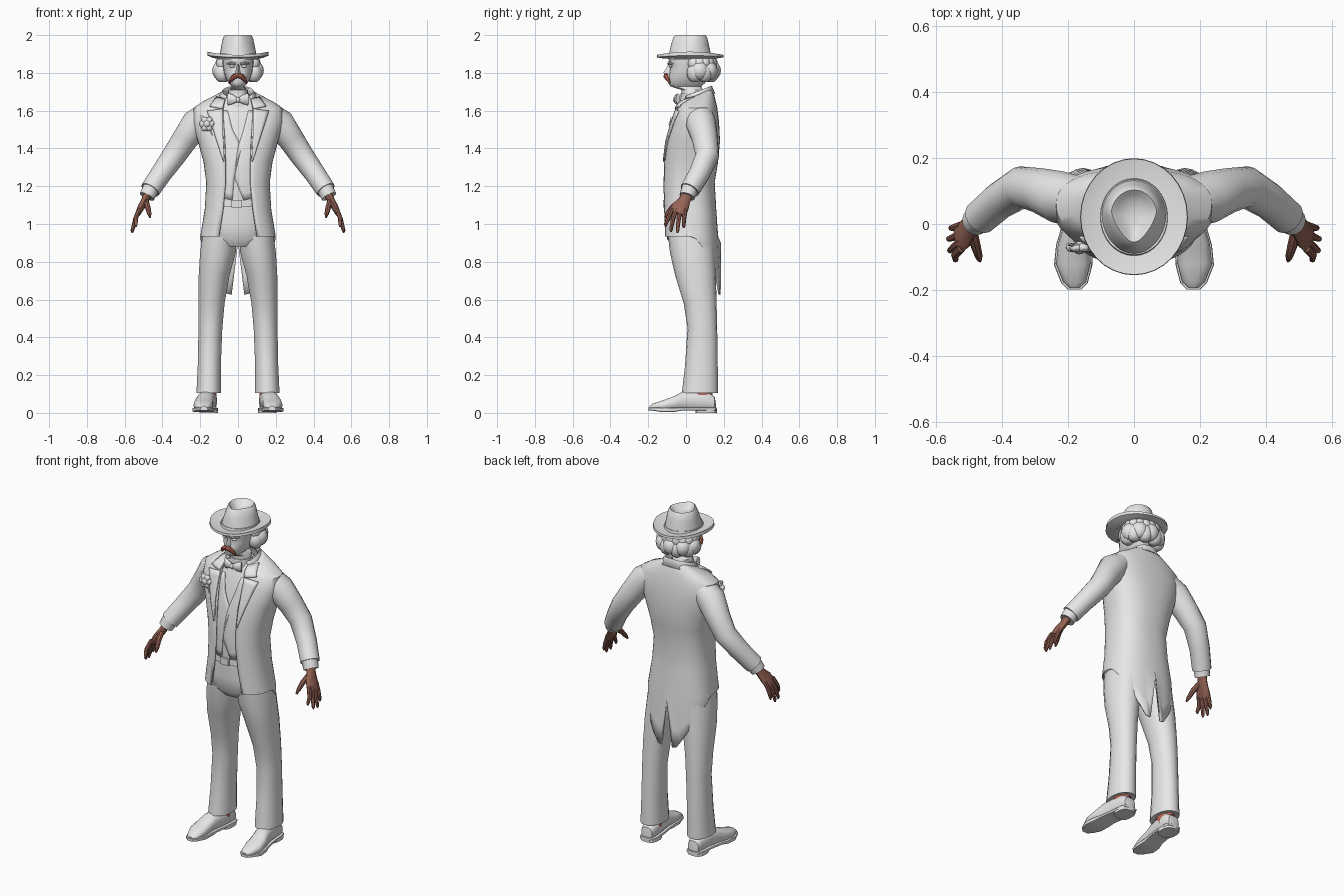
import bpy, bmesh, math
from mathutils import Vector
from mathutils.bvhtree import BVHTree

if "Cube" in bpy.data.objects:
    bpy.data.objects.remove(bpy.data.objects["Cube"])

def material(name, rgb):
    m = bpy.data.materials.new(name)
    m.diffuse_color = (*rgb, 1)
    m.use_nodes = True
    m.node_tree.nodes["Principled BSDF"].inputs["Base Color"].default_value = m.diffuse_color
    return m

GREY = material("pale grey", (.8, .8, .8))
SKIN = material("brown skin", (.30, .125, .09))
RED = material("red brown", (.5, .14, .1))

def finish(name, verts, faces, mat=GREY, thick=0, recalc=True, angle=40):
    me = bpy.data.meshes.new(name)
    me.from_pydata([tuple(v) for v in verts], [], faces)
    if recalc:
        bm = bmesh.new()
        bm.from_mesh(me)
        bmesh.ops.recalc_face_normals(bm, faces=bm.faces)
        bm.to_mesh(me)
        bm.free()
    me.materials.append(mat)
    ob = bpy.data.objects.new(name, me)
    bpy.context.collection.objects.link(ob)
    bpy.ops.object.select_all(action='DESELECT')
    ob.select_set(True)
    bpy.context.view_layer.objects.active = ob
    bpy.ops.object.shade_smooth_by_angle(angle=math.radians(angle))
    if thick:
        s = ob.modifiers.new("thickness", 'SOLIDIFY')
        s.thickness, s.offset = abs(thick), (-1 if thick > 0 else 1)
    return ob

def grid_faces(rows, n, closed):
    return [(r*n+i, (r+1)*n+i, (r+1)*n+(i+1) % n, r*n+(i+1) % n)
            for r in range(rows-1) for i in range(n if closed else n-1)]

def loft(name, rings, mat=GREY, caps=True, **kw):
    n = len(rings[0])
    faces = grid_faces(len(rings), n, True)
    if caps:
        faces += [tuple(range(n)), tuple(range((len(rings)-1)*n, len(rings)*n))]
    return finish(name, [p for r in rings for p in r], faces, mat, **kw)

def spow(v, p):
    return math.copysign(abs(v)**p, v)

def oval_pt(a, z, hw, yf, yb, p=.85, cx=0):
    cy, ry = (yf+yb)/2, (yb-yf)/2
    return Vector((cx+hw*spow(math.sin(a), p), cy-ry*spow(math.cos(a), p), z))

def oval(z, hw, yf, yb, n=24, p=.85, cx=0):
    return [oval_pt(2*math.pi*i/n, z, hw, yf, yb, p, cx) for i in range(n)]

def tube(name, path, mat=GREY, n=12, ref=(0, 1, 0), side=1):
    # path points: x, y, z, radius along ref, optional second radius
    pts = [Vector((p[0]*side, p[1], p[2])) for p in path]
    rings = []
    for i, p in enumerate(path):
        t = (pts[min(i+1, len(pts)-1)]-pts[max(i-1, 0)]).normalized()
        u = Vector(ref)
        u = (u-t*u.dot(t)).normalized()
        v = t.cross(u)
        rings.append([pts[i]+u*p[3]*math.cos(k*2*math.pi/n)+v*p[-1]*math.sin(k*2*math.pi/n)
                      for k in range(n)])
    return loft(name, rings, mat)

def blob(name, c, r, mat=GREY, seg=12):
    rings = []
    for j in range(1, 8):
        f = math.pi*j/8
        rings.append([(c[0]+r[0]*math.sin(f)*math.cos(2*math.pi*i/seg),
                       c[1]+r[1]*math.sin(f)*math.sin(2*math.pi*i/seg),
                       c[2]+r[2]*math.cos(f)) for i in range(seg)])
    return loft(name, rings, mat)

# Tailcoat: open shell, hem dropping to two tails split at the back
coat_rows = [  # z, half width, front y, back y, front gap, tilt
    (1.725, .078, -.005, .13, .06, .07), (1.70, .12, -.025, .145, .07, .05),
    (1.66, .185, -.04, .155, .075, .025), (1.62, .235, -.05, .165, .078, .01),
    (1.54, .243, -.075, .175, .076, 0), (1.44, .213, -.105, .18, .07, 0),
    (1.33, .183, -.12, .17, .066, 0), (1.22, .168, -.125, .152, .066, 0),
    (1.08, .176, -.125, .16, .08, 0), (.935, .2, -.122, .17, .1, 0)]
N, P = 41, .82
cv = []
for z, hw, yf, yb, gap, tilt in coat_rows:
    a0 = math.asin((gap/hw)**(1/P))
    for i in range(N):
        q = oval_pt(a0+(2*math.pi-2*a0)*i/(N-1), z, hw, yf, yb, P)
        q.z -= tilt*(yb-q.y)/(yb-yf)
        cv.append(q)
for k in (1, 2, 3):
    for i in range(N):
        a = a0+(2*math.pi-2*a0)*i/(N-1)
        back = min(1, max(0, (math.pi/2-abs(math.pi-a))/1.33))
        hem = .90 if i == N//2 else .935-.31*back**1.15
        q = oval_pt(a, .935, .2-.006*k*back, -.122, .17+.005*k, P)
        q.z += (hem-.935)*k/3
        cv.append(q)
cf = grid_faces(len(coat_rows)+3, N, False)
finish("tailcoat", cv, cf, thick=.01, recalc=False)
coat_tree = BVHTree.FromPolygons([tuple(v) for v in cv], cf)

# Waistcoat, trouser top, belt
vest_rows = [(1.69, .05, .0, .10), (1.64, .12, -.025, .12), (1.56, .19, -.06, .15), (1.44, .19, -.09, .16),
             (1.33, .165, -.108, .15), (1.22, .15, -.113, .135), (1.11, .15, -.108, .135)]
vr = [oval(*r, n=32) for r in vest_rows]
loft("waistcoat_body", vr)
vest_tree = BVHTree.FromPolygons([tuple(p) for r in vr for p in r], grid_faces(len(vr), 32, True))
loft("trouser_top", [oval(1.13, .15, -.103, .135), oval(1.0, .168, -.105, .14),
                     oval(.92, .17, -.1, .14), oval(.88, .1, -.07, .12)])
loft("belt", [oval(1.125, .156, -.112, .14), oval(1.09, .158, -.113, .14)])
loft("buckle", [[(x, y, z) for x, z in ((-.035, 1.088), (.02, 1.088), (.02, 1.127), (-.035, 1.127))]
                for y in (-.105, -.122)])

def surf(tree, x, z, off):
    hit = tree.ray_cast(Vector((x, -1, z)), Vector((0, 1, 0)))
    if hit[0] is None:
        hit = tree.find_nearest(Vector((x, -.1, z)))
    return hit[0]+Vector((0, -off, 0))

def sample(line, t):
    f = t*(len(line)-1)
    i = min(int(f), len(line)-2)
    return [a+(b-a)*(f-i) for a, b in zip(line[i], line[i+1])]

def plate(name, inner, outer, tree, off, side, rows=10, cols=5):
    # cloth panel laid over the surface between two (x, z) edges
    vs = []
    for r in range(rows):
        a, b = sample(inner, r/(rows-1)), sample(outer, r/(rows-1))
        for c in range(cols):
            k = c/(cols-1)
            vs.append(surf(tree, side*(a[0]+(b[0]-a[0])*k), a[1]+(b[1]-a[1])*k, off))
    finish(name, vs, grid_faces(rows, cols, False), thick=.007)

for s, tag in ((1, "left"), (-1, "right")):
    # Lapels, collar leaves and waistcoat fronts
    plate(tag+"_lapel", [(.08, 1.61), (.08, 1.48), (.073, 1.34)],
          [(.165, 1.60), (.12, 1.46), (.078, 1.33)], coat_tree, .010, s)
    plate(tag+"_collar_leaf", [(.068, 1.665), (.082, 1.61)], [(.115, 1.675), (.15, 1.625)], coat_tree, .014, s, 5)
    plate(tag+"_waistcoat_front", [(.055, 1.6), (.03, 1.5), (.0 if s > 0 else -.02, 1.41), (-.02*s, 1.25), (.03, 1.125)],
          [(.085, 1.6), (.09, 1.5), (.09, 1.4), (.085, 1.25), (.09, 1.14)], vest_tree, .006, s, 14)

    # Sleeve and shirt cuff
    tube(tag+"_sleeve", [(.15, .07, 1.585, .07), (.222, .08, 1.53, .08), (.28, .1, 1.45, .069),
         (.34, .112, 1.36, .063), (.408, .07, 1.265, .056), (.465, .02, 1.18, .053), (.463, .021, 1.182, .03)],
         n=16, side=s)
    tube(tag+"_shirt_cuff", [(.455, .025, 1.20, .046), (.482, .006, 1.145, .042), (.48, .008, 1.15, .03)], n=14, side=s)

    # Hand with fingers and thumb
    tube(tag+"_palm", [(.468, .017, 1.18, .028, .024), (.492, -.008, 1.125, .032, .02),
         (.512, -.03, 1.09, .046, .019), (.53, -.045, 1.055, .046, .014)], SKIN, side=s)
    for i, (y0, tip) in enumerate([(-.08, (.54, -.108, .985)), (-.056, (.557, -.08, .957)),
                                   (-.032, (.56, -.045, .953)), (-.009, (.553, -.012, .978))]):
        tube(f"{tag}_finger_{i+1}", [(.522, y0+.006, 1.08, .012),
             (.542, (y0+tip[1])/2, 1.03, .012), (*tip[:2], tip[2]+.012, .009), (*tip, .004)], SKIN, 8, side=s)
    tube(tag+"_thumb", [(.49, -.02, 1.125, .016), (.478, -.07, 1.09, .015), (.47, -.098, 1.055, .012),
         (.466, -.112, 1.035, .005)], SKIN, 8, (1, 0, 0), side=s)

    # Trouser leg
    legs = [(.935, .098, -.095, .15, .092), (.85, .106, -.085, .153, .096), (.73, .126, -.058, .158, .083),
            (.58, .14, -.012, .162, .07), (.45, .146, .008, .165, .064), (.25, .152, -.005, .168, .062),
            (.105, .155, -.022, .17, .066), (.11, .155, .0, .15, .045)]
    loft(tag+"_trouser_leg", [oval(z, w, f, b, 18, .95, cx*s) for z, cx, f, b, w in legs])

    # Sock and shoe: upper, sole and heel
    tube(tag+"_sock", [(.155, .08, .06, .062, .042), (.155, .08, .14, .06, .042)], RED, side=s)
    shoe = [(-.194, .18, .014, .036), (-.175, .18, .034, .05), (-.12, .184, .052, .068), (-.06, .18, .05, .09),
            (-.02, .172, .046, .112), (.05, .16, .045, .118), (.12, .155, .045, .112), (.152, .155, .036, .085),
            (.158, .155, .018, .05)]
    ring = lambda y, cx, w, lo, hi, p: [(s*cx+w*spow(math.cos(a), p), y, (lo+hi)/2+(hi-lo)/2*spow(math.sin(a), p))
                                        for a in (2*math.pi*i/14 for i in range(14))]
    loft(tag+"_shoe_upper", [ring(y, cx, w, .012, h, .8) for y, cx, w, h in shoe])
    loft(tag+"_sole", [ring(y-.004 if y < 0 else y+.004, cx, w+.006, .012 if y < -.15 or y > -.03 else .004, .028, .35)
                       for y, cx, w, h in shoe])
    loft(tag+"_heel", [oval(z, .05, .05, .163, 14, .7, s*.156) for z in (0, .024)])

    # Moustache half, brow, eye, bow wing
    tube(tag+"_moustache", [(-.002, -.106, 1.787, .012), (.018, -.106, 1.782, .014), (.036, -.095, 1.765, .011),
         (.047, -.085, 1.745, .003)], RED, 8, side=s)
    tube(tag+"_brow", [(.012, -.092, 1.848, .006), (.035, -.09, 1.853, .008), (.06, -.07, 1.848, .004)], n=8, side=s)
    blob(tag+"_eye", (.032*s, -.081, 1.835), (.014, .009, .008))
    tube(tag+"_bow_wing", [(.004, -.052, 1.657, .012, .012), (.03, -.052, 1.66, .026, .013),
         (.053, -.042, 1.66, .032, .012)], n=8, ref=(0, 0, 1), side=s)
blob("bow_knot", (0, -.056, 1.657), (.013, .013, .016))

# Turned collar around the neck
rows = []
for hw, f, b, z in ((.07, -.01, .125, 1.70), (.082, -.02, .137, 1.732), (.115, -.035, .155, 1.69)):
    for i in range(21):
        q = oval_pt(.75+(2*math.pi-1.5)*i/20, z, hw, f, b, .9)
        q.z -= .06*(b-q.y)/(b-f)
        rows.append(q)
finish("coat_collar", rows, grid_faces(3, 21, False), thick=.006)
loft("shirt_collar", [oval(1.62, .068, -.035, .1, 18), oval(1.69, .06, -.028, .1, 18)])

# Neck, head and nose
loft("head", [oval(*r, n=20, p=.9) for r in [
    (1.62, .055, -.02, .095), (1.71, .052, -.025, .09), (1.728, .034, -.082, .08), (1.745, .05, -.094, .1),
    (1.775, .066, -.092, .115), (1.805, .076, -.088, .125), (1.835, .08, -.083, .13),
    (1.852, .083, -.09, .13), (1.89, .084, -.086, .13)]])
loft("nose", [[(w, -.075, z), (0, y, z), (-w, -.075, z)] for z, w, y in
              ((1.848, .009, -.094), (1.82, .012, -.108), (1.802, .018, -.12), (1.792, .018, -.112))])

# Bushy hair clumps around sides and back
for i in range(11):
    a = math.radians(-18+i*21.6)
    x, y = .088*math.cos(a), .068+.068*math.sin(a)
    r = .043+.006*(i % 2)
    blob(f"hair_clump_{i+1}", (x, y, 1.80+.012*(i % 2)), (r, r, .052))
    blob(f"hair_top_{i+1}", (x*.95, y*.97, 1.85), (.036, .036, .04))

# Hat: brim, pinched crown, band
brim = []
for f, lift in ((.55, 0), (.8, .004), (1, .016), (.99, .028), (.8, .017), (.55, .012)):
    brim.append([(.163*f*math.sin(a), .022-.177*f*math.cos(a),
                  1.874+lift*(.55+.6*math.sin(a)**2)+(.006 if lift >= .012 and lift != .016 else 0))
                 for a in (2*math.pi*i/32 for i in range(32))])
loft("hat_brim", brim, caps=False)
crown = []
for z, w, f, b, pinch in [(1.872, .102, -.095, .137, 0), (1.90, .098, -.09, .132, .05), (1.955, .088, -.078, .12, .2),
                          (1.988, .08, -.066, .112, .35), (2.0, .07, -.055, .103, .45), (1.99, .058, -.045, .092, .5),
                          (1.97, .035, -.03, .07, .6), (1.965, .01, -.01, .03, .6)]:
    crown.append([(x*(1-pinch*max(0, min(1, (.04-y)/.1))), y, zz) for x, y, zz in oval(z, w, f, b, 32, 1)])
loft("hat_crown", crown)
loft("hat_band", [oval(1.875, .106, -.099, .141, 32, 1), oval(1.902, .101, -.093, .135, 32, 1)])

# Buttonhole flower with petals and stem
fx, fz = -.165, 1.53
c = surf(coat_tree, fx, fz, .018)
blob("flower_heart", c, (.022, .02, .022))
for i in range(6):
    a = i*math.pi/3
    blob(f"petal_{i+1}", (c.x+.022*math.cos(a), c.y, c.z+.022*math.sin(a)), (.02, .014, .02), seg=8)
tube("flower_stem", [(fx+.01, c.y+.004, fz-.02, .005), (fx+.03, c.y-.004, fz-.065, .004)], n=6)
tube("flower_leaf", [(fx, c.y+.004, fz+.02, .004, .012), (fx-.035, c.y+.01, fz+.042, .004, .008)], n=6)
